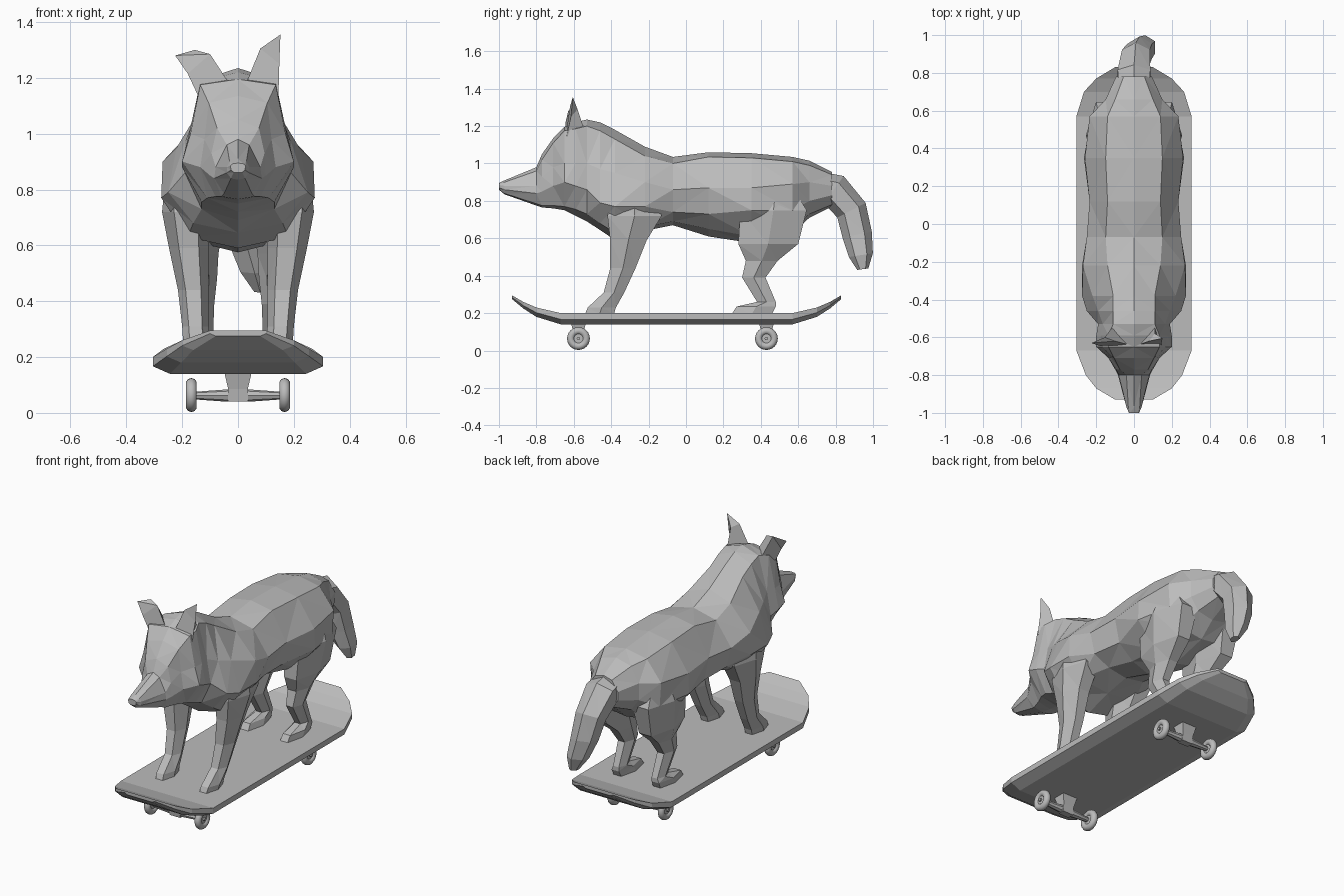
import bpy, bmesh
from math import sin, cos, pi
from mathutils import Vector

cube = bpy.data.objects.get("Cube")
if cube:
    bpy.data.objects.remove(cube, do_unlink=True)

grey = bpy.data.materials.new("plain grey")
grey.use_nodes = True
grey.diffuse_color = (0.5, 0.5, 0.5, 1)
grey.node_tree.nodes["Principled BSDF"].inputs["Base Color"].default_value = (0.5, 0.5, 0.5, 1)


def finish(name, bm):
    bmesh.ops.recalc_face_normals(bm, faces=bm.faces)
    mesh = bpy.data.meshes.new(name)
    bm.to_mesh(mesh)
    bm.free()
    mesh.materials.append(grey)
    obj = bpy.data.objects.new(name, mesh)
    bpy.context.scene.collection.objects.link(obj)
    return obj


def loft(name, rings, triangles=True):
    """Skin closed rings of equal length and cap both ends."""
    bm = bmesh.new()
    loops = [[bm.verts.new(p) for p in ring] for ring in rings]
    for a, b in zip(loops, loops[1:]):
        n = len(a)
        for i in range(n):
            j = (i + 1) % n
            bm.faces.new((a[i], a[j], b[j], b[i]))
    bm.faces.new(loops[0])
    bm.faces.new(loops[-1])
    if triangles:
        bmesh.ops.triangulate(bm, faces=bm.faces)
    return finish(name, bm)


def section(y, top, sides, bottom):
    """Symmetric cross-section: crest, right side points, keel, left side points."""
    right = [(x, y, z) for x, z in sides]
    left = [(-x, y, z) for x, z in reversed(sides)]
    return [(0, y, top)] + right + [(0, y, bottom)] + left


# Head with snout, brow and flaring cheek ruff
head = [
    (-1.0, .895, [(.02, .892), (.027, .885), (.025, .87), (.015, .862)], .86),
    (-.97, .91, [(.03, .9), (.04, .88), (.04, .86), (.025, .84)], .835),
    (-.8, .98, [(.04, .96), (.08, .88), (.085, .84), (.05, .785)], .775),
    (-.77, 1.05, [(.075, 1.02), (.095, .93), (.1, .85), (.06, .775)], .765),
    (-.71, 1.135, [(.105, 1.11), (.12, .98), (.135, .88), (.08, .775)], .76),
    (-.65, 1.195, [(.135, 1.175), (.17, 1.0), (.2, .9), (.11, .77)], .75),
    (-.59, 1.22, [(.135, 1.185), (.175, 1.0), (.2, .88), (.13, .755)], .72),
]

# Torso from neck to tail root
torso = [
    (-.53, 1.235, [(.11, 1.2), (.165, 1.0), (.19, .86), (.13, .73)], .69),
    (-.46, 1.22, [(.11, 1.175), (.19, .97), (.25, .79), (.16, .68)], .645),
    (-.38, 1.18, [(.11, 1.13), (.22, .95), (.275, .77), (.18, .63)], .59),
    (-.22, 1.09, [(.14, 1.04), (.27, .9), (.275, .77), (.19, .66)], .64),
    (-.07, 1.035, [(.15, 1.0), (.25, .86), (.22, .74), (.12, .69)], .67),
    (.12, 1.06, [(.14, 1.035), (.235, .87), (.205, .73), (.11, .65)], .61),
    (.35, 1.055, [(.15, 1.03), (.26, .87), (.265, .75), (.14, .61)], .575),
    (.57, 1.035, [(.14, 1.01), (.235, .89), (.225, .75), (.15, .65)], .63),
    (.66, 1.015, [(.1, .99), (.15, .9), (.15, .8), (.1, .73)], .71),
    (.78, .955, [(.055, .94), (.095, .88), (.095, .83), (.06, .78)], .77),
]
loft("head_and_torso", [section(*s) for s in head + torso])


# Ears: flared blades, one upright and one folded outward
def ear(name, base, blade, tip):
    bm = bmesh.new()
    low = [bm.verts.new(p) for p in base]
    mid = [bm.verts.new(p) for p in blade]
    end = bm.verts.new(tip)
    for i in range(len(low)):
        j = (i + 1) % len(low)
        bm.faces.new((low[i], low[j], mid[j], mid[i]))
        bm.faces.new((mid[i], mid[j], end))
    bm.faces.new(low)
    finish(name, bm)


ear("left_ear",
    [(.025, -.64, 1.17), (.145, -.64, 1.14), (.11, -.54, 1.17)],
    [(.08, -.62, 1.305), (.148, -.615, 1.25), (.11, -.58, 1.29)], (.152, -.605, 1.355))
ear("right_ear",
    [(-.025, -.64, 1.17), (-.145, -.64, 1.14), (-.11, -.54, 1.17)],
    [(-.1, -.62, 1.285), (-.18, -.645, 1.215), (-.155, -.6, 1.3)], (-.225, -.63, 1.28))


# Legs: six-sided tubes given by height, x range and y range
def leg_ring(side, z, x0, x1, y0, y1):
    cx, cy = (x0 + x1) / 2, (y0 + y1) / 2
    rx, ry = (x1 - x0) / 2, (y1 - y0) / 2
    shape = [(-.5, -1), (.5, -1), (1, 0), (.5, 1), (-.5, 1), (-1, 0)]
    return [(side * (cx + u * rx), cy + v * ry, z) for u, v in shape]


front_leg = [
    (.84, .12, .26, -.38, -.18), (.72, .1, .272, -.42, -.13), (.59, .105, .247, -.405, -.21),
    (.44, .105, .215, -.405, -.27), (.31, .105, .2, -.44, -.33),
    (.23, .1, .195, -.525, -.375), (.195, .1, .19, -.54, -.385),
]
hind_leg = [
    (.86, .08, .22, .38, .58), (.75, .04, .255, .29, .645), (.57, .07, .23, .28, .6),
    (.48, .075, .19, .32, .49), (.39, .085, .175, .3, .425), (.26, .09, .165, .38, .48),
    (.235, .085, .18, .27, .48), (.195, .08, .18, .245, .46),
]
for label, side in (("left", 1), ("right", -1)):
    loft(label + "_front_leg", [leg_ring(side, *r) for r in front_leg])
    loft(label + "_hind_leg", [leg_ring(side, *r) for r in hind_leg])

# Tail: six-sided tube swept along a drooping path
path = [(0, .7, .885, .09, .075), (0, .79, .86, .1, .09), (.01, .885, .75, .085, .085),
        (.03, .915, .62, .075, .08), (.06, .935, .51, .06, .065), (.08, .945, .435, .025, .03)]
tail = []
for i, (x, y, z, wide, deep) in enumerate(path):
    a, b = path[max(i - 1, 0)], path[min(i + 1, len(path) - 1)]
    out = Vector((0, a[2] - b[2], b[1] - a[1])).normalized()
    across = Vector((1, 0, 0))
    tail.append([Vector((x, y, z)) + across * wide * cos(k * pi / 3 + pi / 6)
                 + out * deep * sin(k * pi / 3 + pi / 6) for k in range(6)])
loft("tail", tail)

# Deck: rounded plank with upturned ends and a bevelled underside
stations = [(-.93, .1, .295, .02), (-.87, .2, .26, .035), (-.8, .255, .23, .05),
            (-.67, .305, .2, .06), (.57, .305, .2, .06), (.7, .265, .23, .05),
            (.77, .2, .26, .035), (.83, .1, .295, .02)]
loft("deck", [[(-w, y, z), (w, y, z), (w, y, z - t * .55), (w * .8, y, z - t),
               (-w * .8, y, z - t), (-w, y, z - t * .55)] for y, w, z, t in stations], False)


# Trucks and wheels
def rect(y, z, wide, deep):
    return [(-wide, y - deep, z), (wide, y - deep, z), (wide, y + deep, z), (-wide, y + deep, z)]


def disc(x, y, z, r, n):
    return [(x, y + r * cos(2 * pi * k / n), z + r * sin(2 * pi * k / n)) for k in range(n)]


for label, y in (("front", -.575), ("rear", .43)):
    loft(label + "_truck", [rect(y, .04, .035, .02), rect(y, .085, .035, .025),
                            rect(y, .15, .05, .04)], False)
    loft(label + "_axle", [disc(x, y, .062, r, 8) for x, r in
                           ((-.15, .014), (-.04, .022), (.04, .022), (.15, .014))], False)
    for side_name, side in (("left", 1), ("right", -1)):
        name = label + "_" + side_name
        bpy.ops.mesh.primitive_torus_add(
            location=(side * .167, y, .064), rotation=(0, pi / 2, 0), major_radius=.041,
            minor_radius=.02, major_segments=24, minor_segments=10)
        wheel = bpy.context.object
        wheel.name = name + "_wheel"
        wheel.data.materials.append(grey)
        bpy.ops.object.shade_smooth()
        loft(name + "_hub", [disc(side * x, y, .064, .028, 16) for x in (.155, .177)], False)
        loft(name + "_nut", [disc(side * x, y, .064, .01, 6) for x in (.145, .187)], False)
